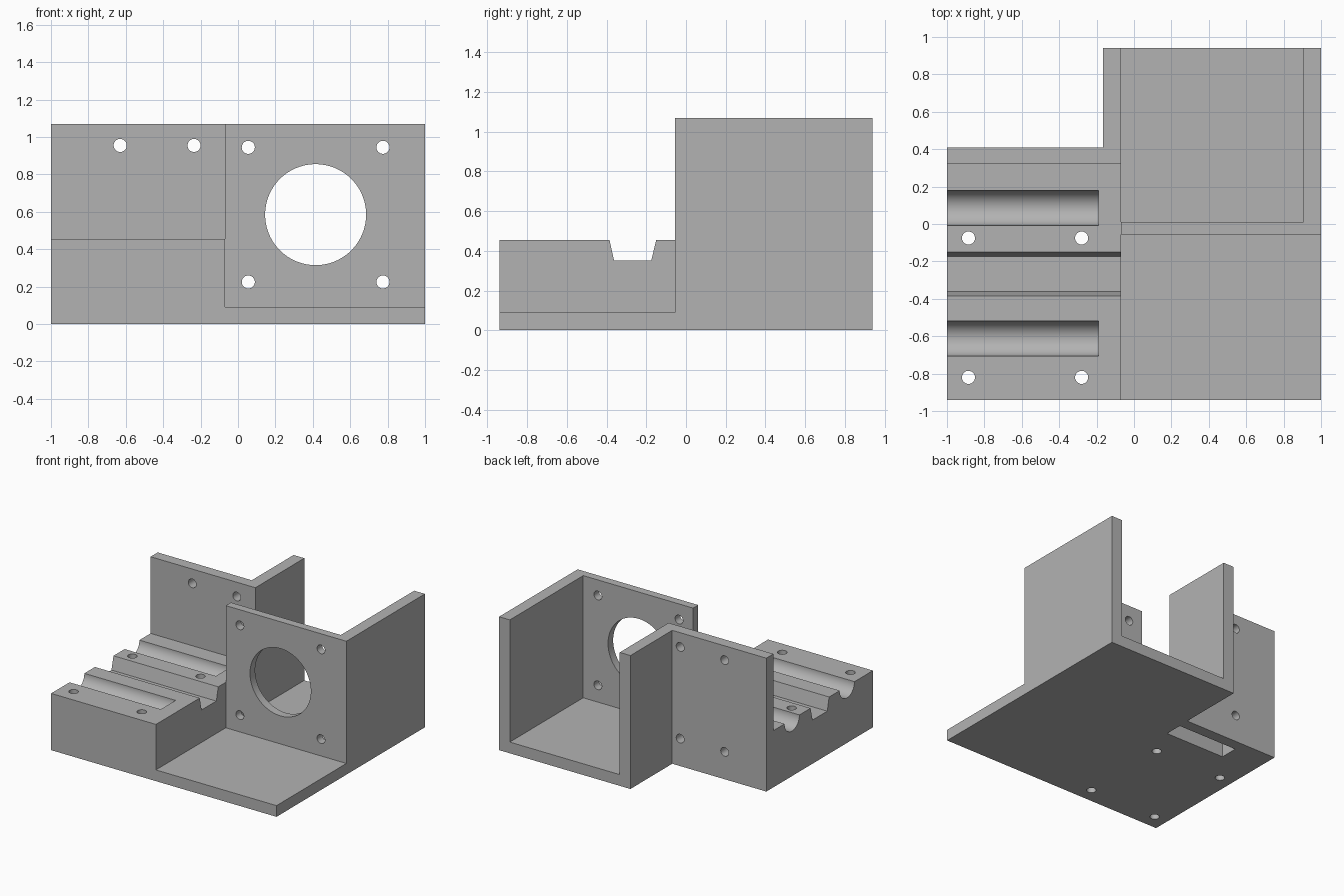
import bpy
import bmesh
import math
from mathutils import Matrix

cube = bpy.data.objects.get("Cube")
if cube:
    bpy.data.objects.remove(cube, do_unlink=True)

# One plain grey plastic
grey = bpy.data.materials.new("grey_plastic")
grey.use_nodes = True
colour = (0.45, 0.45, 0.45, 1)
grey.diffuse_color = colour
grey.node_tree.nodes["Principled BSDF"].inputs["Base Color"].default_value = colour


def finish(name, bm):
    bmesh.ops.recalc_face_normals(bm, faces=bm.faces)
    mesh = bpy.data.meshes.new(name)
    bm.to_mesh(mesh)
    bm.free()
    mesh.materials.append(grey)
    obj = bpy.data.objects.new(name, mesh)
    bpy.context.collection.objects.link(obj)
    return obj


def prism(name, points, offset):
    """Extrude a closed outline of 3D points along an offset."""
    bm = bmesh.new()
    face = bm.faces.new([bm.verts.new(p) for p in points])
    made = bmesh.ops.extrude_face_region(bm, geom=[face])["geom"]
    bmesh.ops.translate(bm, vec=offset,
                        verts=[v for v in made if isinstance(v, bmesh.types.BMVert)])
    return finish(name, bm)


def plan(name, outline, z0, z1):
    return prism(name, [(x, y, z0) for x, y in outline], (0, 0, z1 - z0))


def box(name, x0, x1, y0, y1, z0, z1):
    return plan(name, [(x0, y0), (x1, y0), (x1, y1), (x0, y1)], z0, z1)


def rod(name, centre, radius, length, axis, sides=32):
    turn = {"X": Matrix.Rotation(math.pi / 2, 4, "Y"),
            "Y": Matrix.Rotation(math.pi / 2, 4, "X"),
            "Z": Matrix.Identity(4)}[axis]
    bm = bmesh.new()
    bmesh.ops.create_cone(bm, cap_ends=True, segments=sides, radius1=radius,
                          radius2=radius, depth=length,
                          matrix=Matrix.Translation(centre) @ turn)
    return finish(name, bm)


def combine(target, tool, operation):
    mod = target.modifiers.new(operation.lower(), "BOOLEAN")
    mod.operation = operation
    mod.solver = "EXACT"
    mod.object = tool
    bpy.context.view_layer.objects.active = target
    bpy.ops.object.modifier_apply(modifier=mod.name)
    bpy.data.objects.remove(tool, do_unlink=True)


FRONT, BACK, TOP = -0.94, 0.94, 1.07
SPLIT, FLOOR, DECK = -0.07, 0.09, 0.455
STEP_X, STEP_Y = -0.165, 0.41
WALL_Y, PLATE_Y, PLATE_BACK, SIDE_X = 0.32, -0.055, 0.01, 0.905
BOLT = 0.035

# Stepped floor plate
body = plan("motor_mount_bracket",
            [(-1, FRONT), (1, FRONT), (1, BACK), (STEP_X, BACK),
             (STEP_X, STEP_Y), (-1, STEP_Y)], 0, FLOOR)

# Rod block, back wall with its return, and motor plate with its side wall
solids = [
    box("rod_block", -1, SPLIT, FRONT, WALL_Y + 0.04, 0, DECK),
    plan("back_wall", [(-1, WALL_Y), (SPLIT, WALL_Y), (SPLIT, BACK),
                       (STEP_X, BACK), (STEP_X, STEP_Y), (-1, STEP_Y)], 0, TOP),
    plan("motor_plate", [(SPLIT, PLATE_Y), (1, PLATE_Y), (1, BACK),
                         (SIDE_X, BACK), (SIDE_X, PLATE_BACK),
                         (SPLIT, PLATE_BACK)], 0, TOP),
]
for solid in solids:
    combine(body, solid, "UNION")

# Round rod channels, open at the outer end
cutters = [rod("rod_channel", (-0.69, y, DECK), 0.094, 1.0, "X", 64)
           for y in (0.085, -0.613)]

# Tapered belt channel across the block
cutters.append(prism("belt_channel",
                     [(-1.1, -0.392, 0.485), (-1.1, -0.362, 0.35),
                      (-1.1, -0.175, 0.35), (-1.1, -0.143, 0.485)],
                     (1.1 + SPLIT + 0.02, 0, 0)))

# Nut pocket under the block
cutters.append(box("nut_pocket", -0.70, -0.17, 0.175, WALL_Y, -0.1, 0.34))

# Vertical clamp holes
cutters += [rod("clamp_hole", (x, y, 0.25), BOLT, 1, "Z")
            for x in (-0.885, -0.28) for y in (-0.075, -0.82)]

# Back wall bolt holes
cutters += [rod("wall_hole", (x, 0.37, z), BOLT, 0.2, "Y")
            for x in (-0.63, -0.235) for z in (0.22, 0.955)]

# Motor opening and its bolt holes
cutters.append(rod("motor_opening", (0.415, -0.02, 0.585), 0.27, 0.2, "Y", 96))
cutters += [rod("motor_hole", (0.415 + sx * 0.36, -0.02, 0.585 + sz * 0.36),
                BOLT, 0.2, "Y") for sx in (-1, 1) for sz in (-1, 1)]
for cutter in cutters:
    combine(body, cutter, "DIFFERENCE")

# Merge coplanar scraps, keep corners sharp and round walls smooth
bm = bmesh.new()
bm.from_mesh(body.data)
bmesh.ops.remove_doubles(bm, verts=bm.verts, dist=0.0001)
bmesh.ops.dissolve_limit(bm, angle_limit=0.01, verts=bm.verts, edges=bm.edges)
bm.to_mesh(body.data)
bm.free()
bpy.ops.object.select_all(action="DESELECT")
body.select_set(True)
bpy.context.view_layer.objects.active = body
bpy.ops.object.shade_smooth_by_angle(angle=math.radians(30))
